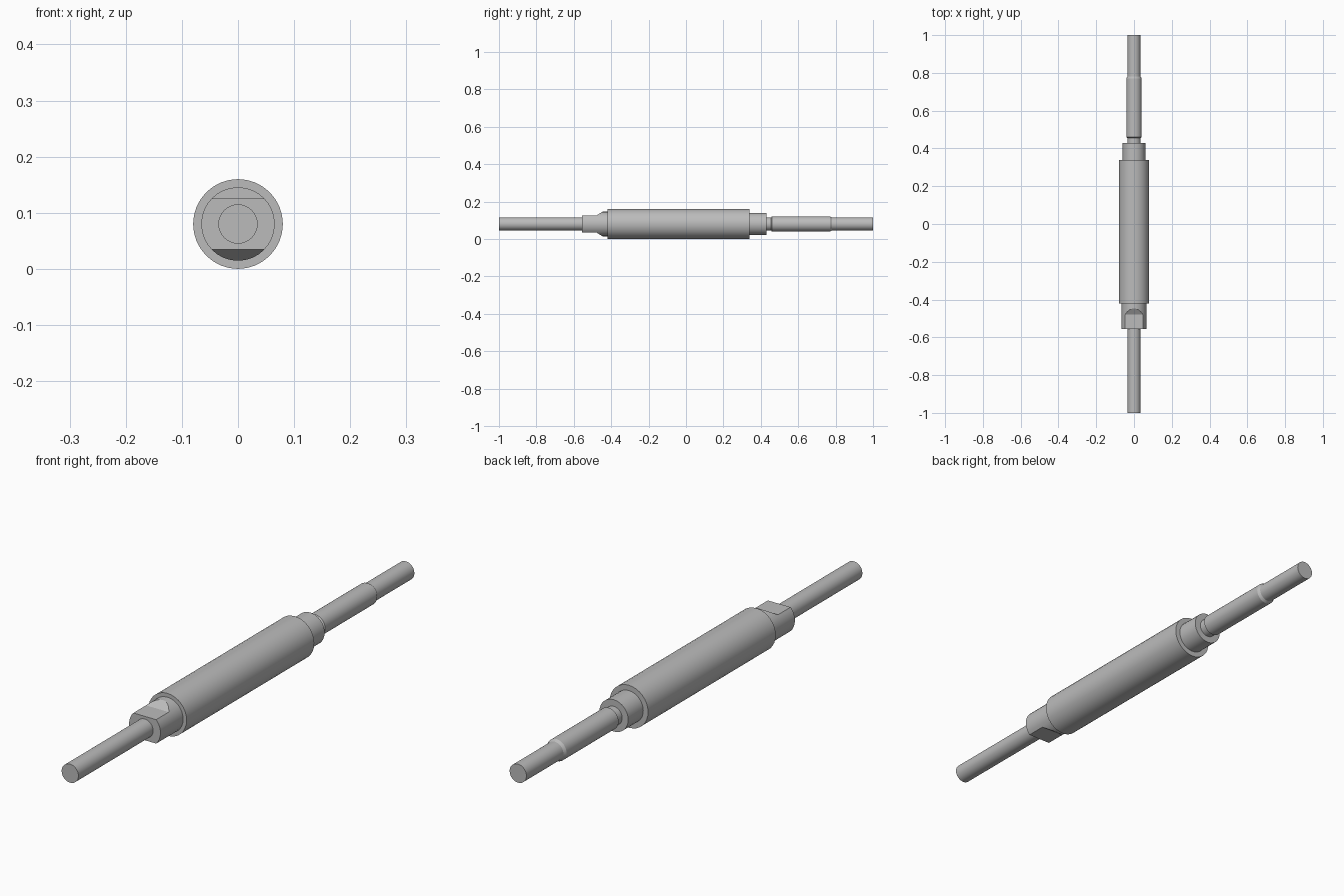
import bpy, bmesh, math

if "Cube" in bpy.data.objects:
    bpy.data.objects.remove(bpy.data.objects["Cube"], do_unlink=True)

AXIS_Z = 0.08
SIDES = 32

steel = bpy.data.materials.new("plain steel grey")
steel.use_nodes = True
GREY = (0.5, 0.5, 0.5, 1)
steel.diffuse_color = GREY
steel.node_tree.nodes["Principled BSDF"].inputs["Base Color"].default_value = GREY


def make_object(name, bm):
    bmesh.ops.recalc_face_normals(bm, faces=bm.faces)
    mesh = bpy.data.meshes.new(name)
    bm.to_mesh(mesh)
    bm.free()
    mesh.materials.append(steel)
    obj = bpy.data.objects.new(name, mesh)
    bpy.context.collection.objects.link(obj)
    return obj


def activate(obj):
    bpy.ops.object.select_all(action="DESELECT")
    obj.select_set(True)
    bpy.context.view_layer.objects.active = obj


def turned(name, profile):
    """Closed solid turned around the long axis from (y, radius) points."""
    bm = bmesh.new()
    rings = []
    for y, r in profile:
        ring = []
        for i in range(SIDES):
            a = math.tau * i / SIDES
            ring.append(bm.verts.new((r * math.cos(a), y, AXIS_Z + r * math.sin(a))))
        rings.append(ring)
    for a, b in zip(rings, rings[1:]):
        for i in range(SIDES):
            j = (i + 1) % SIDES
            bm.faces.new((a[i], a[j], b[j], b[i]))
    bm.faces.new(rings[0])
    bm.faces.new(rings[-1])
    return make_object(name, bm)


def flat_cutter(side):
    """Prism that mills a flat with a sloped run-out; side is +1 top, -1 bottom."""
    bm = bmesh.new()
    outline = [(-0.6, 0.045), (-0.48, 0.045), (-0.424, 0.08), (-0.424, 0.1), (-0.6, 0.1)]
    ends = [[bm.verts.new((x, y, AXIS_Z + side * h)) for y, h in outline] for x in (-0.1, 0.1)]
    for end in ends:
        bm.faces.new(end)
    n = len(outline)
    for i in range(n):
        j = (i + 1) % n
        bm.faces.new((ends[0][i], ends[0][j], ends[1][j], ends[1][i]))
    cutter = make_object("flat_cutter", bm)
    cutter.hide_render = True
    return cutter


# Front shaft, main barrel and stepped rear shaft
parts = [
    turned("front_shaft", [(-1, 0.035), (-0.555, 0.035)]),
    turned("main_barrel", [(-0.42, 0.08), (0.34, 0.08)]),
    turned("rear_collar", [(0.34, 0.06), (0.43, 0.06)]),
    turned("rear_shaft", [(0.43, 0.035), (0.455, 0.035), (0.46, 0.041),
                          (0.77, 0.041), (0.78, 0.035), (1, 0.035)]),
]

# Wrench boss with a milled flat above and below
boss = turned("wrench_boss", [(-0.555, 0.0655), (-0.42, 0.0655)])
for side in (1, -1):
    cutter = flat_cutter(side)
    mod = boss.modifiers.new("flat", "BOOLEAN")
    mod.operation = "DIFFERENCE"
    mod.solver = "EXACT"
    mod.object = cutter
    activate(boss)
    bpy.ops.object.modifier_apply(modifier=mod.name)
    bpy.data.objects.remove(cutter, do_unlink=True)
parts.append(boss)

# Smooth turned surfaces with crisp shoulders
for part in parts:
    activate(part)
    bpy.ops.object.shade_smooth_by_angle(angle=math.radians(25))
